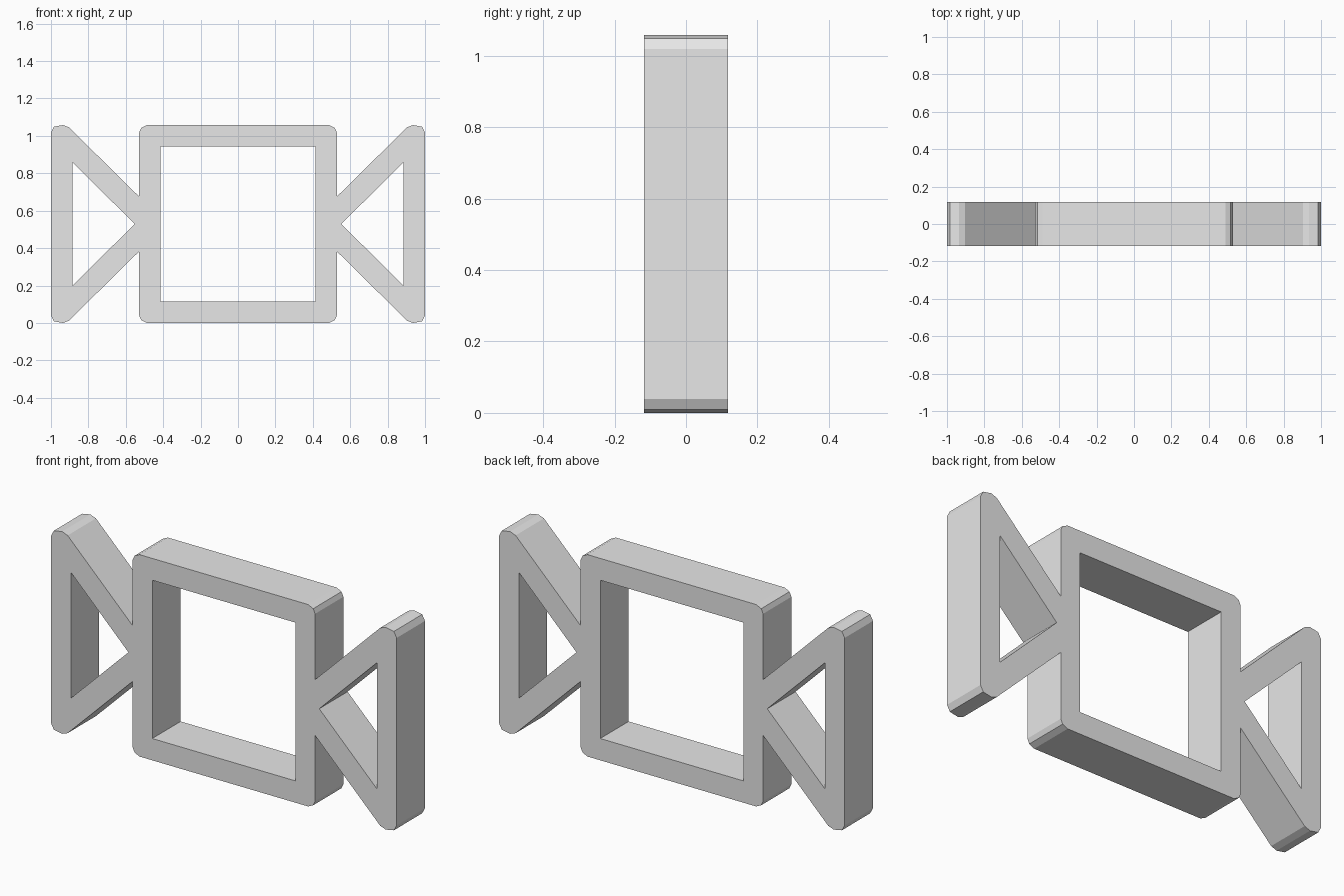
import bpy
import bmesh

cube = bpy.data.objects.get("Cube")
if cube:
    bpy.data.objects.remove(cube, do_unlink=True)

MID = 0.529      # half of the height
DEPTH = 0.234

grey = bpy.data.materials.new("light_grey")
grey.use_nodes = True
grey.diffuse_color = (0.8, 0.8, 0.8, 1)
grey.node_tree.nodes["Principled BSDF"].inputs["Base Color"].default_value = (0.8, 0.8, 0.8, 1)


def mirrored(quarter):
    """Mirror an upper right run of (x, height above middle) into a full ring."""
    right = quarter + [(x, -z) for x, z in reversed(quarter)]
    return right + [(-x, z) for x, z in reversed(right)]


def add_ring(bm, points):
    verts = [bm.verts.new((x, 0, MID + z)) for x, z in points]
    for a, b in zip(verts, verts[1:] + verts[:1]):
        bm.edges.new((a, b))


bm = bmesh.new()

# Outer outline: rounded square joined to the flared side braces
add_ring(bm, mirrored([
    (0.488, 0.528), (0.517, 0.514), (0.528, 0.49),
    (0.528, 0.146), (0.904, 0.517), (0.936, 0.529),
    (0.984, 0.52), (1.0, 0.49)]))

# Square opening
add_ring(bm, mirrored([(0.414, 0.414)]))

# Triangular openings, one on each side
for side in (-1, 1):
    add_ring(bm, [(side * 0.552, 0), (side * 0.885, 0.329), (side * 0.885, -0.329)])

bmesh.ops.triangle_fill(bm, edges=bm.edges[:], use_beauty=True, normal=(0, -1, 0))
bmesh.ops.recalc_face_normals(bm, faces=bm.faces[:])

mesh = bpy.data.meshes.new("braced_frame")
bm.to_mesh(mesh)
bm.free()
mesh.materials.append(grey)
frame = bpy.data.objects.new("braced_frame", mesh)
bpy.context.collection.objects.link(frame)

# Give the flat profile its thickness
solid = frame.modifiers.new("thickness", 'SOLIDIFY')
solid.thickness = DEPTH
solid.offset = 0
